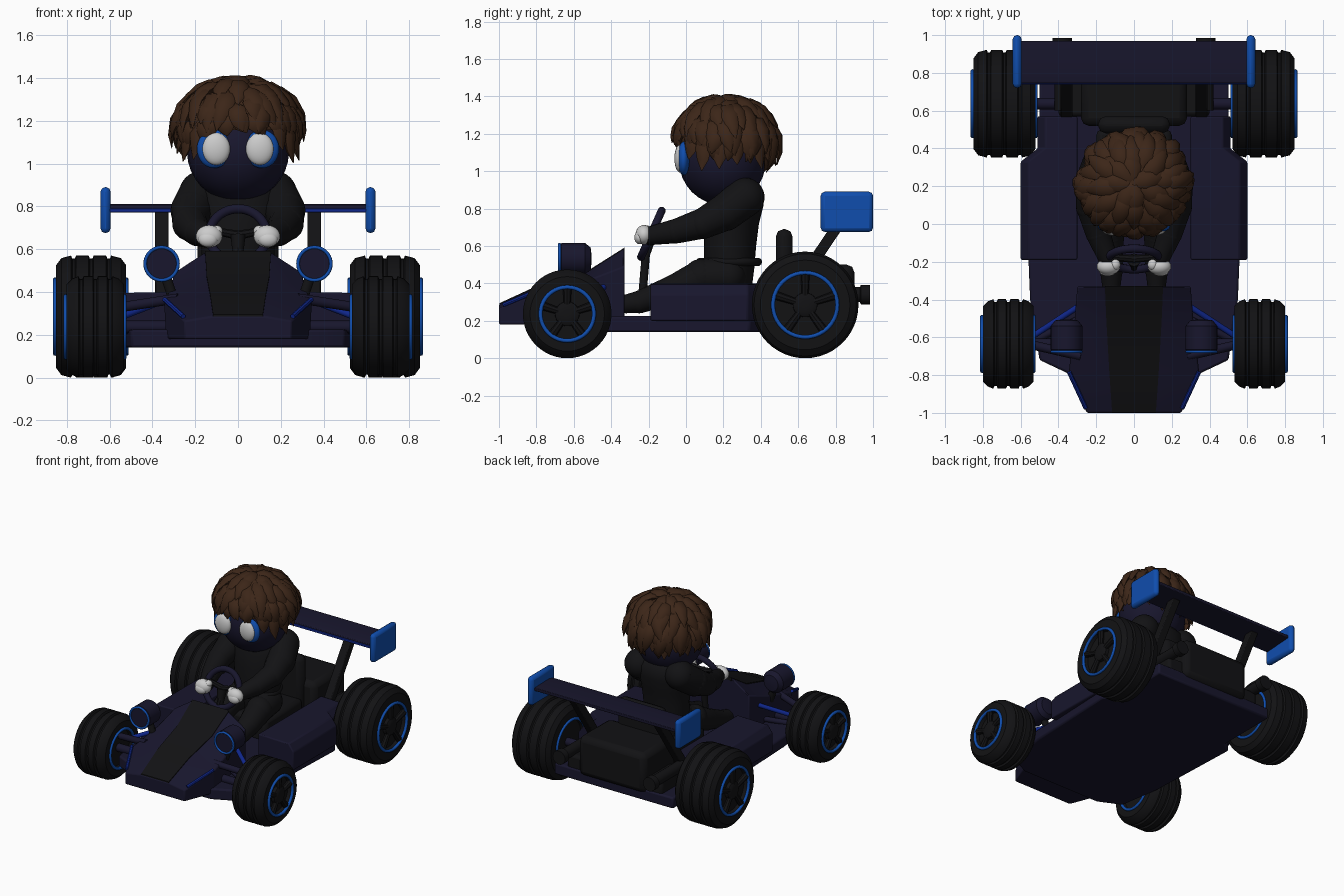
import bpy, bmesh, random
from math import sin, cos, pi, radians
from mathutils import Vector, Matrix

if "Cube" in bpy.data.objects:
    bpy.data.objects.remove(bpy.data.objects["Cube"])

random.seed(4)
V = Vector


def material(name, r, g, b):
    m = bpy.data.materials.new(name)
    m.diffuse_color = (r, g, b, 1)
    m.use_nodes = True
    m.node_tree.nodes["Principled BSDF"].inputs["Base Color"].default_value = m.diffuse_color
    return m


NAVY = material("navy", .009, .008, .026)
BLACK = material("black", .006, .006, .007)
BLUE = material("blue", .005, .075, .42)
DEEP = material("deep_blue", .005, .02, .26)
BROWN = material("brown", .045, .019, .009)
WHITE = material("white", .62, .62, .62)


def finish(name, bm, mat, mirror=False, bevel=0, angle=38):
    bmesh.ops.recalc_face_normals(bm, faces=bm.faces)
    me = bpy.data.meshes.new(name)
    bm.to_mesh(me)
    bm.free()
    ob = bpy.data.objects.new(name, me)
    bpy.context.collection.objects.link(ob)
    me.materials.append(mat)
    bpy.ops.object.select_all(action='DESELECT')
    ob.select_set(True)
    bpy.context.view_layer.objects.active = ob
    bpy.ops.object.shade_smooth_by_angle(angle=radians(angle))
    if bevel:
        b = ob.modifiers.new("bevel", 'BEVEL')
        b.width, b.segments, b.limit_method = bevel, 2, 'ANGLE'
    if mirror:
        ob.modifiers.new("mirror", 'MIRROR')
    return ob


def loft(bm, rings):
    rows = [[bm.verts.new(p) for p in r] for r in rings]
    n = len(rows[0])
    for a, b in zip(rows, rows[1:]):
        for i in range(n):
            bm.faces.new((a[i], a[(i + 1) % n], b[(i + 1) % n], b[i]))
    bm.faces.new(rows[0])
    bm.faces.new(rows[-1])


def sweep(bm, pts, radii, sides=14, flat=1.0, out=None):
    pts, rings = [V(p) for p in pts], []
    for i, p in enumerate(pts):
        t = (pts[min(i + 1, len(pts) - 1)] - pts[max(i - 1, 0)]).normalized()
        ref = out or (V((1, 0, 0)) if abs(t.x) < .8 else V((0, 0, 1)))
        u = t.cross(ref).normalized()
        w = u.cross(t)
        rings.append([p + radii[i] * (u * cos(2 * pi * k / sides) + w * flat * sin(2 * pi * k / sides))
                      for k in range(sides)])
    loft(bm, rings)


def ball(bm, c, s, seg=24):
    s = (s,) * 3 if isinstance(s, float) else s
    bmesh.ops.create_uvsphere(bm, u_segments=seg, v_segments=seg * 2 // 3, radius=1,
                              matrix=Matrix.Translation(c) @ Matrix.Diagonal((*s, 1)))


def tube(name, pts, radii, mat, mirror=False, sides=16, joints=False):
    bm = bmesh.new()
    sweep(bm, pts, radii, sides)
    if joints:
        for p, r in zip(pts, radii):
            ball(bm, p, r * 1.0)
    return finish(name, bm, mat, mirror)


def balls(name, items, mat, mirror=False):
    bm = bmesh.new()
    for c, s in items:
        ball(bm, c, s)
    return finish(name, bm, mat, mirror)


def box(name, lo, hi, mat, mirror=False, bevel=.01):
    bm = bmesh.new()
    c, s = (V(lo) + V(hi)) / 2, V(hi) - V(lo)
    bmesh.ops.create_cube(bm, size=1, matrix=Matrix.Translation(c) @ Matrix.Diagonal((*s, 1)))
    return finish(name, bm, mat, mirror, bevel)


def lathe(bm, c, profile, steps=48):
    # profile of (offset along x, radius) turned about the x direction
    loft(bm, [[V(c) + V((x, r * cos(2 * pi * k / steps), r * sin(2 * pi * k / steps)))
               for k in range(steps)] for x, r in profile])


def ring(name, c, major, minor, mat, rot=Matrix(), mirror=False):
    bm = bmesh.new()
    rows = [[bm.verts.new(V(c) + rot @ V(((major + minor * cos(b)) * cos(a), (major + minor * cos(b)) * sin(a),
             minor * sin(b)))) for b in [2 * pi * j / 10 for j in range(10)]]
            for a in [2 * pi * i / 40 for i in range(40)]]
    for i in range(40):
        for j in range(10):
            bm.faces.new((rows[i][j], rows[(i + 1) % 40][j], rows[(i + 1) % 40][(j + 1) % 10], rows[i][(j + 1) % 10]))
    return finish(name, bm, mat, mirror)


# wheels: grooved tyre, dished hub with bolts, blue rim rings
def wheel(label, y, r, x0, x1, rim):
    c, h = ((x0 + x1) / 2, y, r), (x1 - x0) / 2
    prof = [(-h + .03, rim - .01), (-h, rim), (-h, r * .84), (-h + .025, r - .012)]
    for g in (-.5, 0, .5):
        prof += [(g * h - .012, r), (g * h - .006, r - .014), (g * h + .006, r - .014), (g * h + .012, r)]
    prof += [(h - .025, r - .012), (h, r * .84), (h, rim), (h - .03, rim - .01)]
    bm = bmesh.new()
    lathe(bm, c, prof)
    finish(label + "_tyre", bm, BLACK, True, angle=25)
    bm = bmesh.new()
    lathe(bm, c, [(0, .07), (h - .005, .065), (h + .004, .05), (h + .006, .02)], 24)
    for k in range(5):
        a = 2 * pi * k / 5 + pi / 2
        d = V((0, cos(a), sin(a)))
        sweep(bm, [V(c) + V((h - .012, 0, 0)) + d * .05, V(c) + V((h - .012, 0, 0)) + d * rim], [.018, .024], 8)
    finish(label + "_hub", bm, BLACK, True)
    rot = Matrix.Rotation(pi / 2, 3, 'Y')
    for side, x in (("outer", x1 + .004), ("inner", x0 - .001)):
        ring(f"{label}_{side}_rim", (x, y, r), rim, .011, BLUE, rot, True)
    tube(label + "_axle", [(-x0 - .05, y, r), (x0 + .05, y, r)], [.03, .03], NAVY)


wheel("rear", .637, .285, .522, .85, .172)
wheel("front", -.635, .237, .532, .80, .143)

# floor pan
half = [(.33, -.8), (.5, -.72), (.55, -.4), (.58, .34), (.5, .4), (.5, .87)]
outline = half + [(-x, y) for x, y in reversed(half)]
bm = bmesh.new()
loft(bm, [[V((x, y, z)) for x, y in outline] for z in (.14, .225)])
finish("floor_pan", bm, NAVY, bevel=.012)

# nose: y, bottom half width, side half width, side z, ridge half width, ridge z
nose = [(-1, .25, .25, .265, .12, .287), (-.78, .335, .345, .355, .135, .388),
        (-.52, .31, .315, .42, .15, .465), (-.33, .3, .3, .49, .158, .585)]
bm = bmesh.new()
loft(bm, [[V(p) for p in ((xb, y, .18), (xs, y, zs), (xt, y, zt), (-xt, y, zt), (-xs, y, zs), (-xb, y, .18))]
          for y, xb, xs, zs, xt, zt in nose])
finish("nose_body", bm, NAVY, bevel=.008, angle=20)
bm = bmesh.new()
loft(bm, [[V((s * (n[4] - .004), n[0] + .002, n[5] + d)) for s, d in ((1, .007), (-1, .007), (-1, -.02), (1, -.02))]
          for n in nose])
finish("nose_centre_panel", bm, BLACK, angle=20)
tube("nose_edge_trim", [(.255, -.975, .285), (.343, -.785, .365)], [.012, .012], DEEP, True, 8)

# front suspension arms
tube("upper_arm_front", [(.3, -.44, .38), (.53, -.59, .29)], [.016, .016], DEEP, True, 10)
tube("upper_arm_rear", [(.28, -.7, .37), (.54, -.64, .33)], [.024, .024], NAVY, True, 10)
tube("lower_arm", [(.28, -.5, .25), (.54, -.62, .22)], [.02, .02], NAVY, True, 10)

# headlights
bm = bmesh.new()
sweep(bm, [(.357, y, .532) for y in (-.675, -.665, -.54, -.51, -.505)], [.076, .084, .084, .06, .02], 28)
finish("headlight_can", bm, NAVY, True)
ring("headlight_rim", (.357, -.676, .532), .077, .008, BLUE, Matrix.Rotation(pi / 2, 3, 'X'), True)
tube("headlight_stalk", [(.3, -.58, .36), (.34, -.58, .48)], [.025, .025], BLACK, True, 10)

# side pods
bm = bmesh.new()
loft(bm, [[V(p) for p in ((.3, y, .2), (x, y, .2), (x, y, .34), (x - .04, y, .395), (.3, y, .4))]
          for y, x in ((-.19, .6), (.33, .6), (.4, .51), (.57, .51))])
finish("side_pod", bm, NAVY, True, .008, 25)

# seat and engine
box("seat_back", (-.19, .48, .25), (.19, .57, .69), BLACK, bevel=.04)
box("seat_base", (-.2, .05, .2), (.2, .5, .38), BLACK, bevel=.03)
box("engine_block", (-.28, .52, .2), (.28, .9, .5), BLACK, bevel=.04)
box("engine_base", (-.4, .57, .2), (.4, .86, .32), BLACK, bevel=.02)
tube("exhaust_pipe", [(.38, y, .34) for y in (.6, .93, .935, .985)], [.04, .04, .052, .052], BLACK, True, 20)

# rear wing
bm = bmesh.new()
loft(bm, [[V((x, y, z)) for y, z in ((.745, .77), (.745, .8), (.8, .812), (.97, .808), (.97, .785))] for x in (-.61, .61)])
finish("wing_plate", bm, NAVY, bevel=.004)
box("wing_front_trim", (-.6, .738, .772), (.6, .755, .79), DEEP, bevel=.003)
box("wing_endplate", (.595, .72, .675), (.642, 1.0, .89), BLUE, True, .022)
bm = bmesh.new()
loft(bm, [[V((x, y + d, z)) for x, d in ((.325, -.035), (.388, -.035), (.388, .035), (.325, .035))]
          for y, z in ((.57, .35), (.86, .78))])
finish("wing_strut", bm, BLACK, True, .006)

# steering wheel and column
tilt = Matrix.Rotation(radians(66), 3, 'X')
centre = V((0, -.185, .665))
ring("steering_wheel", centre, .135, .022, NAVY, tilt)
bm = bmesh.new()
for a in (.2, pi - .2, -pi / 2):
    sweep(bm, [centre, centre + tilt @ V((.135 * cos(a), .135 * sin(a), 0))], [.022, .016], 8)
sweep(bm, [(0, -.19, .665), (0, -.215, .55), (0, -.24, .26)], [.035, .022, .022], 12)
finish("steering_column", bm, BLACK)

# driver body
bm = bmesh.new()
loft(bm, [[V((rx * cos(2 * pi * k / 28), y + ry * sin(2 * pi * k / 28), z)) for k in range(28)]
          for z, rx, ry, y in ((.36, .14, .11, .24), (.48, .17, .135, .23), (.6, .17, .14, .235), (.72, .18, .145, .245),
                               (.82, .2, .15, .265), (.89, .19, .135, .275), (.94, .14, .1, .27), (.96, .05, .04, .27))])
finish("driver_torso", bm, BLACK, angle=60)
ring("driver_belt", (0, .23, .515), .155, .022, BLACK)
tube("driver_arm", [(.17, .315, .86), (.215, .21, .78), (.225, .09, .72), (.19, -.05, .68), (.135, -.19, .655)],
     [.105, .1, .082, .066, .05], BLACK, True, 18, True)
tube("driver_leg", [(.1, .22, .44), (.125, .08, .435), (.13, -.06, .37), (.12, -.25, .3), (.12, -.32, .29)],
     [.1, .095, .078, .06, .05], BLACK, True, 18, True)
balls("driver_hand", [((.135, -.225, .66), (.062, .045, .052)), ((.1, -.215, .685), (.028, .03, .026)),
                      ((.14, -.25, .645), (.045, .026, .035))], WHITE, True)

# driver head and eyes
balls("driver_head", [((0, .195, 1.055), (.238, .232, .235))], NAVY)
balls("eye_surround", [((.112, -.012, 1.068), (.08, .035, .09))], BLUE, True)
balls("eye", [((.102, -.032, 1.068), (.065, .03, .075))], WHITE, True)

# hair: half-dome cap covered by layered tapering strands
HC, HR = V((0, .205, 1.165)), V((.252, .245, .225))


def on_hair(az, polar, k):
    d = V((sin(polar) * cos(az), sin(polar) * sin(az), cos(polar)))
    return HC + V((d.x * HR.x, d.y * HR.y, d.z * HR.z)) * k


bm = bmesh.new()
loft(bm, [[on_hair(2 * pi * k / 24, radians(p), 1) for k in range(24)] for p in (4, 20, 40, 60, 80, 92)])
finish("hair_cap", bm, BROWN)
bm = bmesh.new()
layers = [(5, 7, 45, 1.1), (20, 12, 50, 1.2), (38, 18, 50, 1.26), (56, 24, 48, 1.28), (74, 28, 40, 1.2)]
for start, count, length, flare in layers:
    for i in range(count):
        az = 2 * pi * (i + random.uniform(-.3, .3)) / count + start
        front = max(0, -sin(az))
        back = max(0, sin(az))
        p0 = radians(start + random.uniform(-6, 6))
        ln = radians(length * random.uniform(.85, 1.15)) * (1 - .4 * front * (start > 50)) * (1 + .2 * back * (start > 50))
        tw = random.uniform(-.3, .3)
        k = 1 + (flare - 1) * (1 - .5 * front) * random.uniform(.7, 1.15)
        pts = [on_hair(az + tw * t, p0 + ln * t, 1 + (k - 1) * b)
               for t, b in ((0, -.4), (.25, .35), (.5, .65), (.78, .85), (1, 1))]
        sweep(bm, pts, [.03, .05, .046, .03, .003], 6, .5, on_hair(az, p0 + ln / 2, 1) - HC)
# longer locks at the temples and nape
for az, drop in [(x, random.uniform(.13, .2)) for x in (-.75, -.45, -.1, .25, .5, .8, 1.1, 1.4, 1.75, 2.05, 2.35,
                                                       2.65, 2.9, 3.25, 3.6, 3.9)]:
    a = on_hair(az, radians(82), .95)
    side = (a - HC).normalized()
    pts = [a, a + side * .03 - V((0, 0, drop * .35)), a + side * .035 - V((0, 0, drop * .7)),
           a + side * .05 - V((0, 0, drop))]
    sweep(bm, pts, [.045, .048, .034, .003], 6, .5, side)
finish("hair_strands", bm, BROWN, angle=50)
